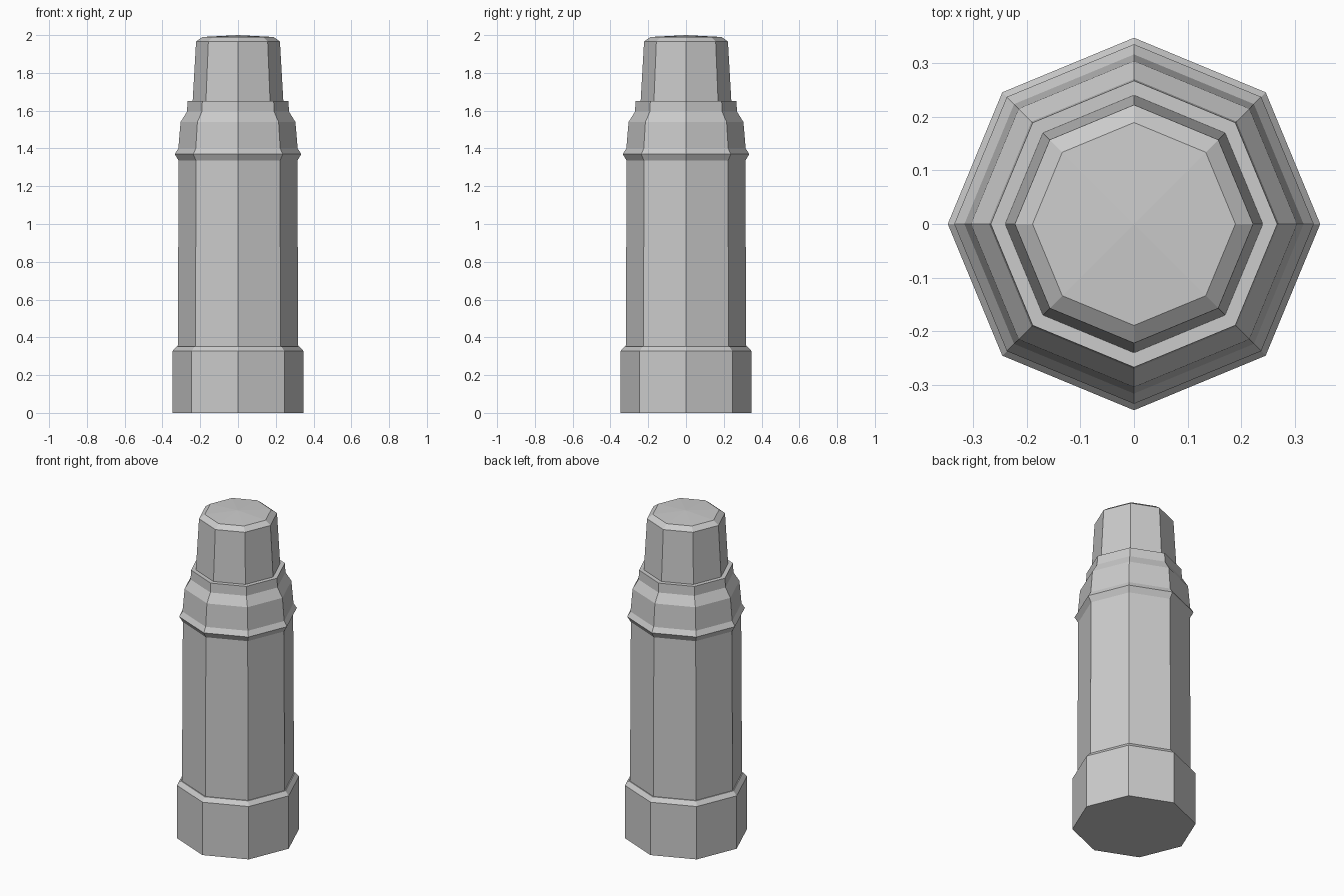
import bpy
import bmesh
from math import cos, sin, tau

cube = bpy.data.objects.get("Cube")
if cube:
    bpy.data.objects.remove(cube, do_unlink=True)

SIDES = 8

grey = bpy.data.materials.new("plain_grey")
grey.use_nodes = True
colour = (0.6, 0.6, 0.6, 1)
grey.diffuse_color = colour
grey.node_tree.nodes["Principled BSDF"].inputs["Base Color"].default_value = colour


def lathe(name, profile):
    """Turn a radius/height profile into a closed, flat-shaded octagonal solid."""
    bm = bmesh.new()
    rings = []
    for r, z in profile:
        if r == 0:
            rings.append([bm.verts.new((0, 0, z))] * SIDES)
        else:
            rings.append([bm.verts.new((r * cos(tau * i / SIDES), r * sin(tau * i / SIDES), z))
                          for i in range(SIDES)])
    bm.faces.new(rings[0][::-1])
    for low, high in zip(rings, rings[1:]):
        for i in range(SIDES):
            j = (i + 1) % SIDES
            corners = [low[i], low[j], high[j], high[i]]
            bm.faces.new(list(dict.fromkeys(corners)))
    mesh = bpy.data.meshes.new(name)
    bm.to_mesh(mesh)
    bm.free()
    mesh.materials.append(grey)
    obj = bpy.data.objects.new(name, mesh)
    bpy.context.collection.objects.link(obj)
    return obj


# Foot, shaft, stepped collar and tapered cap form one continuous turned body
foot = [(0.347, 0), (0.347, 0.327), (0.325, 0.352)]
shaft = [(0.319, 0.352), (0.314, 1.335)]
collar = [(0.335, 1.37), (0.316, 1.4), (0.304, 1.54), (0.27, 1.595), (0.267, 1.652)]
cap = [(0.24, 1.652), (0.222, 1.966), (0.189, 1.99), (0, 2.0)]
lathe("octagonal_post", foot + shaft + collar + cap)
